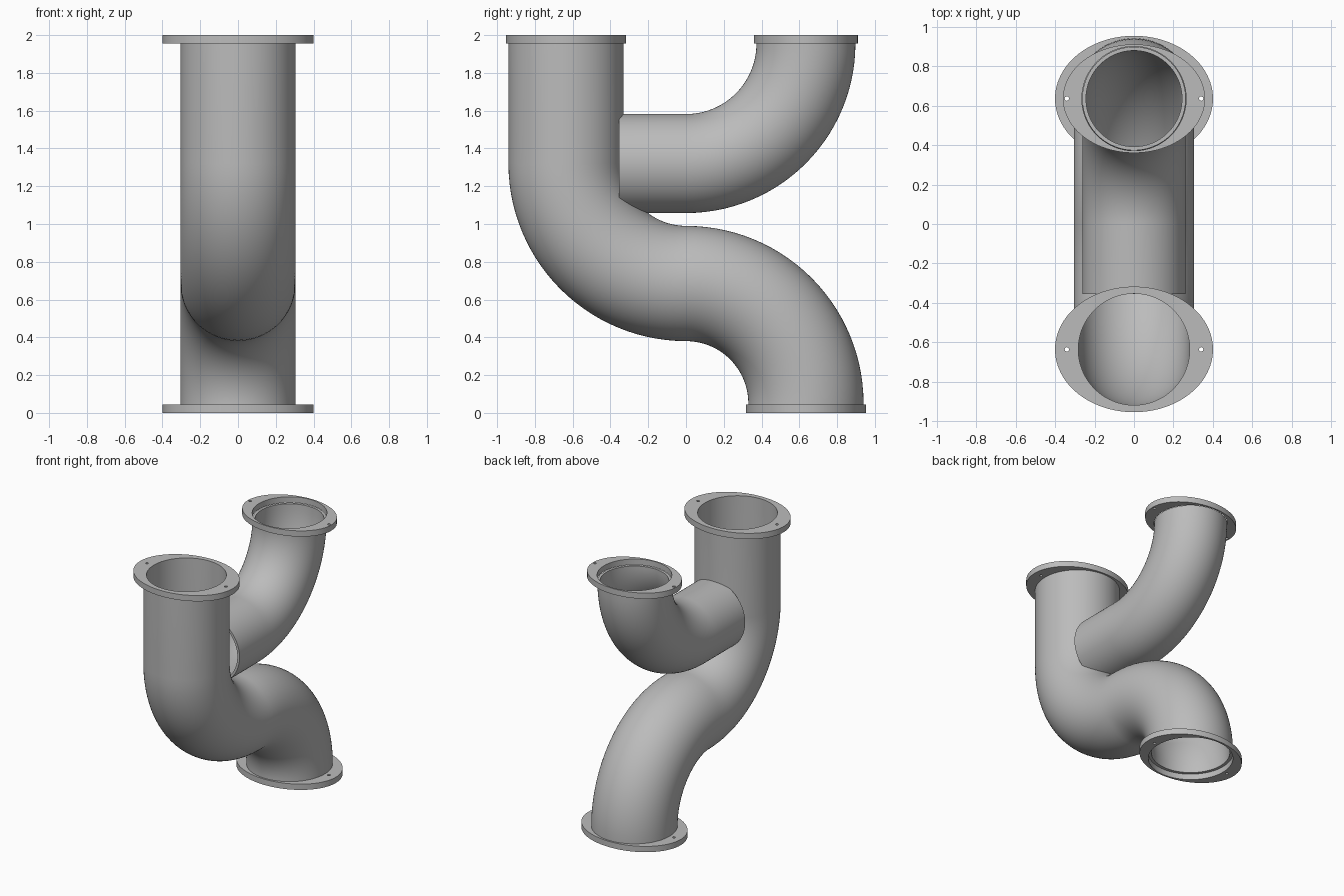
import bpy, bmesh
from math import sin, cos, pi, radians
from mathutils import Vector

cube = bpy.data.objects.get("Cube")
if cube:
    bpy.data.objects.remove(cube, do_unlink=True)

SIDES = 96      # segments around each pipe
STEPS = 28      # rings per quarter bend
BEND = 0.635    # centreline radius of every bend
THICK = 0.045   # flange thickness

grey = bpy.data.materials.new("pipe grey")
grey.use_nodes = True
grey.diffuse_color = (0.5, 0.5, 0.5, 1)
grey.node_tree.nodes["Principled BSDF"].inputs["Base Color"].default_value = (0.5, 0.5, 0.5, 1)


def make_object(name, bm):
    bmesh.ops.recalc_face_normals(bm, faces=bm.faces)
    mesh = bpy.data.meshes.new(name)
    bm.to_mesh(mesh)
    bm.free()
    mesh.materials.append(grey)
    obj = bpy.data.objects.new(name, mesh)
    bpy.context.collection.objects.link(obj)
    return obj


def activate(obj):
    bpy.ops.object.select_all(action='DESELECT')
    obj.select_set(True)
    bpy.context.view_layer.objects.active = obj


def shade(obj):
    activate(obj)
    bpy.ops.object.shade_smooth_by_angle(angle=radians(30))


def skin(bm, loops):
    """Join a closed series of vertex loops with quads."""
    for a, b in zip(loops, loops[1:] + loops[:1]):
        for i in range(SIDES):
            j = (i + 1) % SIDES
            bm.faces.new((a[i], a[j], b[j], b[i]))


def arc(cy, cz, start, end):
    """Quarter bend in the YZ plane: (point, tangent) pairs."""
    sign = 1 if end > start else -1
    result = []
    for k in range(STEPS + 1):
        t = radians(start + (end - start) * k / STEPS)
        result.append((Vector((0, cy + BEND * cos(t), cz + BEND * sin(t))),
                       Vector((0, -sin(t), cos(t))) * sign))
    return result


def pipe(name, path, outer, inner):
    """Hollow pipe swept along a path lying in the YZ plane."""
    bm = bmesh.new()

    def ring(point, tangent, radius):
        side = Vector((1, 0, 0))
        up = side.cross(tangent)
        return [bm.verts.new(point + radius * (side * cos(2 * pi * i / SIDES)
                                               + up * sin(2 * pi * i / SIDES)))
                for i in range(SIDES)]

    loops = [ring(p, t, outer) for p, t in path]
    loops += [ring(p, t, inner) for p, t in reversed(path)]
    skin(bm, loops)
    shade(make_object(name, bm))


def flange(name, y, z, half_x, half_y, bore):
    """Oval plate with a round bore and two screw holes."""
    bm = bmesh.new()

    def oval(rx, ry, height):
        return [bm.verts.new((rx * cos(2 * pi * i / SIDES),
                              y + ry * sin(2 * pi * i / SIDES), height))
                for i in range(SIDES)]

    skin(bm, [oval(half_x, half_y, z), oval(half_x, half_y, z + THICK),
              oval(bore, bore, z + THICK), oval(bore, bore, z)])
    plate = make_object(name, bm)
    # Screw holes
    for x in (-0.34, 0.34):
        bpy.ops.mesh.primitive_cylinder_add(vertices=16, radius=0.011, depth=0.2,
                                            location=(x, y, z + THICK / 2))
        cutter = bpy.context.object
        cutter.hide_render = True
        activate(plate)
        mod = plate.modifiers.new("screw hole", 'BOOLEAN')
        mod.operation = 'DIFFERENCE'
        mod.solver = 'EXACT'
        mod.object = cutter
        bpy.ops.object.modifier_apply(modifier=mod.name)
        bpy.data.objects.remove(cutter, do_unlink=True)
    shade(plate)


# Main S-shaped pipe: straight drop, then two opposite bends
down = Vector((0, 0, -1))
main_path = [(Vector((0, -BEND, 2 - THICK)), down)]
main_path += arc(0, 1.32, 180, 270)
main_path += arc(0, 0.05, 90, 0)[1:]
main_path.append((Vector((0, BEND, THICK)), down))
pipe("main_pipe", main_path, 0.305, 0.282)

# Branch pipe: short straight run, then one bend upward
branch_path = [(Vector((0, -0.355, 1.32)), Vector((0, 1, 0)))]
branch_path += arc(0, 1.32 + BEND, 270, 360)
pipe("branch_pipe", branch_path, 0.262, 0.243)

# Flanges on the three open ends
flange("main_top_flange", -BEND, 2 - THICK, 0.4, 0.318, 0.282)
flange("main_bottom_flange", BEND, 0, 0.4, 0.318, 0.305)
flange("branch_flange", BEND, 2 - THICK, 0.36, 0.275, 0.264)
